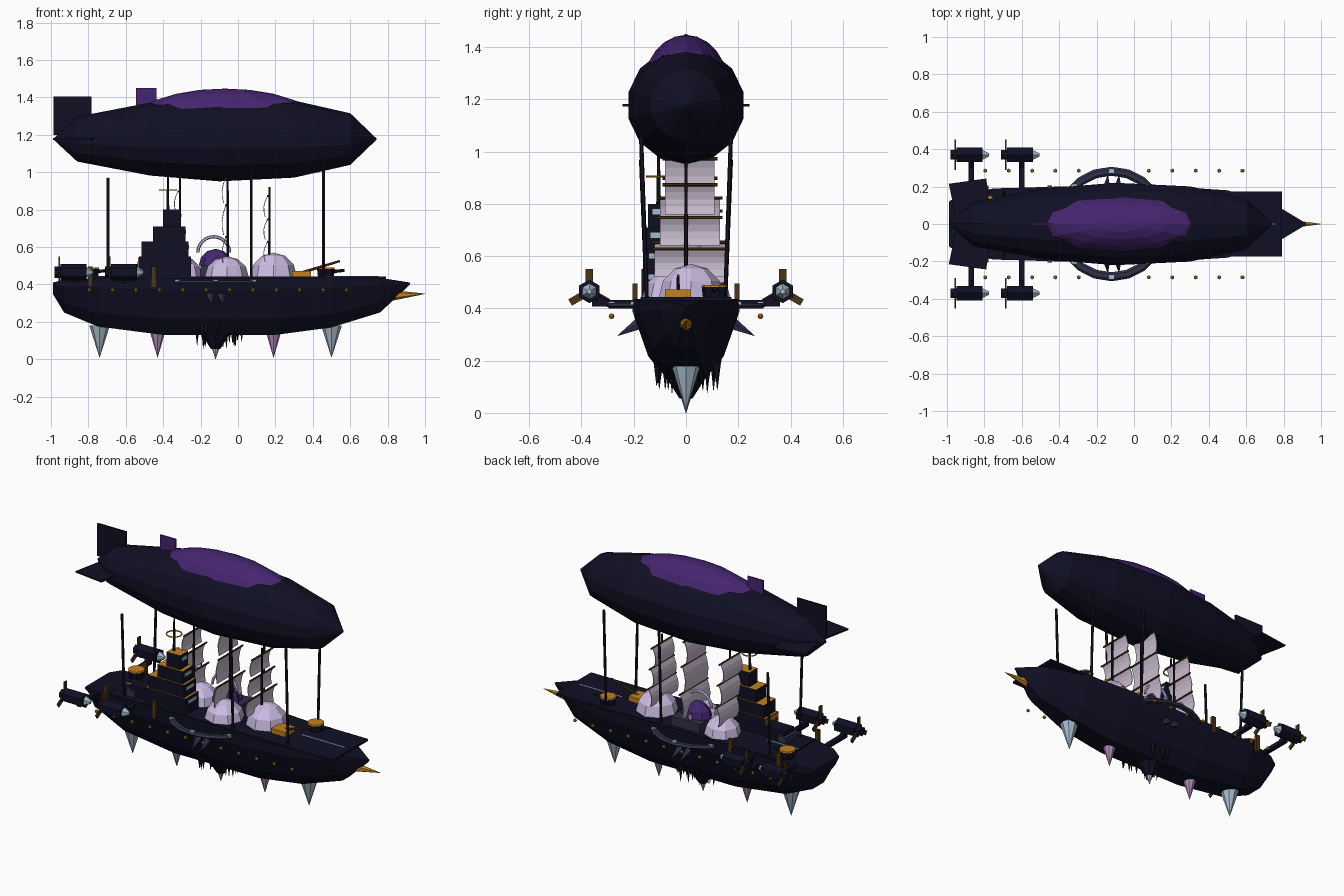
import bpy, bmesh, math, random
from mathutils import Vector, Matrix

if "Cube" in bpy.data.objects:
    bpy.data.objects.remove(bpy.data.objects["Cube"])
random.seed(4)


def material(name, r, g, b):
    m = bpy.data.materials.new(name)
    m.use_nodes = True
    m.diffuse_color = (r, g, b, 1)
    m.node_tree.nodes["Principled BSDF"].inputs["Base Color"].default_value = (r, g, b, 1)
    return m


NAVY = material("midnight navy", .005, .005, .018)
PURPLE = material("royal purple", .06, .018, .16)
LAVENDER = material("pale lavender", .6, .5, .76)
SAIL = material("sail cloth", .58, .5, .62)
STEEL = material("ice steel", .38, .5, .6)
MAUVE = material("mauve crystal", .44, .26, .5)
GOLD = material("amber gold", .55, .22, .012)
BROWN = material("dark bronze", .07, .035, .008)
SLATE = material("slate blue", .03, .03, .07)
BLACK = material("black iron", .008, .007, .014)


def finish(name, bm, *mats):
    bmesh.ops.recalc_face_normals(bm, faces=bm.faces)
    me = bpy.data.meshes.new(name)
    bm.to_mesh(me)
    bm.free()
    for m in mats:
        me.materials.append(m)
    ob = bpy.data.objects.new(name, me)
    bpy.context.collection.objects.link(ob)
    return ob


def box(name, centre, size, mat, top=None):
    bm = bmesh.new()
    bmesh.ops.create_cube(bm, size=1, matrix=Matrix.Translation(centre) @ Matrix.Diagonal((*size, 1)))
    if top:
        bm.normal_update()
        for f in bm.faces:
            f.material_index = int(f.normal.z > .9)
    return finish(name, bm, mat, *([top] if top else []))


def cone(name, a, b, r1, r2, mat, sides=8):
    a, b = Vector(a), Vector(b)
    rot = (b - a).to_track_quat('Z', 'Y').to_matrix().to_4x4()
    bm = bmesh.new()
    bmesh.ops.create_cone(bm, cap_ends=True, segments=sides, radius1=r1, radius2=r2,
                          depth=(b - a).length, matrix=Matrix.Translation((a + b) / 2) @ rot)
    return finish(name, bm, mat)


def ball(name, centre, radii, mat, u=8, v=6, dome=False):
    bm = bmesh.new()
    bmesh.ops.create_uvsphere(bm, u_segments=u, v_segments=v, radius=1,
                              matrix=Matrix.Translation(centre) @ Matrix.Diagonal((*radii, 1)))
    if dome:
        bmesh.ops.bisect_plane(bm, geom=bm.verts[:] + bm.edges[:] + bm.faces[:], plane_co=centre,
                               plane_no=(0, 0, 1), clear_inner=True)
    return finish(name, bm, mat)


def loft(name, rings, mat, closed=True):
    bm = bmesh.new()
    rows = [[bm.verts.new(p) for p in ring] for ring in rings]
    n = len(rows[0])
    for a, b in zip(rows, rows[1:]):
        for i in range(n if closed else n - 1):
            j = (i + 1) % n
            bm.faces.new((a[i], a[j], b[j], b[i]))
    if closed:
        bm.faces.new(rows[0])
        bm.faces.new(rows[-1])
    return finish(name, bm, mat)


def arc(name, centre, radius, minor, mat, flat=1, upright=False, span=1.0, segs=20):
    rings = []
    for i in range(segs + 1):
        t = 2 * math.pi * span * i / segs
        ring = []
        for k in range(6):
            q = k * math.pi / 3
            r, h = radius + minor * math.cos(q), minor * flat * math.sin(q)
            p = (r * math.cos(t), h, r * math.sin(t)) if upright else (r * math.cos(t), r * math.sin(t), h)
            ring.append(Vector(p) + Vector(centre))
        rings.append(ring)
    return loft(name, rings, mat)


# Gas envelope, its top panel and fins
shape = [(-.985, .004), (-.86, .12), (-.47, .195), (-.1, .226), (.3, .206), (.6, .138), (.74, .004)]
loft("envelope", [[(x, r * math.sin(k * math.tau / 14), 1.177 - r * math.cos(k * math.tau / 14))
                   for k in range(14)] for x, r in shape], NAVY)
ball("envelope_top_panel", (-.07, 0, 1.24), (.52, .165, .207), PURPLE, 12, 12)
box("top_crest", (-.49, 0, 1.405), (.11, .01, .09), PURPLE)
box("tail_fin", (-.885, 0, 1.302), (.205, .012, .205), NAVY)
for s in (-1, 1):
    outline = [(-.99, .215), (-.79, .243), (-.77, .08), (-.95, .02)]
    loft("side_fin", [[(x, s * y, z) for x, y in outline] for z in (1.172, 1.182)], NAVY)

# Hull and deck
stations = [(-.99, .12, .35, .41), (-.93, .155, .25, .425), (-.75, .19, .175, .435), (-.4, .2, .13, .435),
            (.2, .2, .13, .435), (.5, .18, .17, .435), (.76, .1, .25, .435), (.92, .004, .4, .41)]
half = [(1, 0), (1, .2), (.72, .72), (.36, 1)]
section = half + [(-a, b) for a, b in reversed(half)]
loft("hull", [[(x, w * a, top + (keel - top) * b) for a, b in section]
              for x, w, keel, top in stations], NAVY)
box("deck", (0, 0, .436), (1.58, .35, .014), NAVY)
box("fore_deck_line", (.6, 0, .444), (.3, .008, .004), STEEL)
box("aft_deck_line", (-.68, 0, .444), (.22, .008, .004), STEEL)
cone("bowsprit", (.8, 0, .34), (1, 0, .35), .032, .001, GOLD, 6)

# Crystals and spikes under the hull
for x, r, z, mat in [(-.74, .055, .18, STEEL), (.5, .055, .18, STEEL), (-.43, .038, .137, MAUVE), (.19, .038, .137, MAUVE)]:
    cone("keel_crystal", (x, 0, z), (x, 0, .01), r, .001, mat)
cone("keel_boss", (-.12, 0, .15), (-.12, 0, .055), .085, .025, NAVY)
cone("centre_crystal", (-.12, 0, .065), (-.12, 0, 0), .022, .001, STEEL)
for i in range(30):
    x, y = random.uniform(-.23, .02), random.uniform(-.13, .13)
    tip = random.uniform(.05, .1) + abs(y) * .3
    cone("hanging_spike", (x, y, .22), (x, y, tip), .018, .001, BLACK, 5)

# Round balcony with lights
arc("balcony_ring", (-.12, 0, .41), .282, .024, SLATE, .5)
for k in range(8):
    t = k * math.pi / 4
    box("balcony_light", (-.12 + .285 * math.cos(t), .285 * math.sin(t), .42), (.028, .022, .014), STEEL)

for s in (-1, 1):
    # Side lamps, spikes and suspension poles
    for i in range(12):
        ball("side_lamp", (-.795 + .125 * i, s * .285, .37), (.011,) * 3, GOLD, 6, 4)
    for x in (-.15, -.09):
        cone("side_spike", (x, s * .16, .35), (x + .01, s * .262, .295), .03, .001, SLATE, 5)
    for x in (-.695, .07, .457):
        cone("suspension_pole", (x, s * .15, .43), (x, s * .172, 1.06 if x > 0 else .97), .008, .008, BLACK, 6)
    for x in (-.79, -.45):
        box("hull_bracket", (x, s * .195, .44), (.025, .02, .11), BROWN)

    # Engine pods
    for x in (-.88, -.61):
        y, z = s * .37, .465
        cone("engine_pod", (x - .07, y, z), (x + .07, y, z), .045, .045, NAVY, 6)
        cone("engine_intake", (x - .1, y, z), (x - .07, y, z), .03, .03, NAVY, 6)
        cone("engine_nose", (x + .07, y, z), (x + .105, y, z), .03, .01, STEEL, 6)
        box("engine_strut", (x + .01, s * .26, .42), (.028, .2, .025), NAVY)
        cone("engine_brace", (x + .01, s * .3, .42), (x + .01, s * .36, .455), .014, .014, NAVY, 6)
        for k in range(3):
            blade = box("propeller_blade", (0, 0, .055), (.008, .028, .06), BROWN)
            blade.location = (x - .075, y, z)
            blade.rotation_euler.x = k * math.tau / 3

# Tiered command tower
TX, TY = -.375, -.105
for x0, x1, w, z0, z1 in [(-.53, -.25, .13, .44, .55), (-.515, -.265, .12, .55, .63),
                          (-.455, -.28, .105, .63, .71), (-.4, -.305, .08, .71, .8)]:
    box("tower_tier", ((x0 + x1) / 2, TY, (z0 + z1) / 2), (x1 - x0, w, z1 - z0), NAVY, GOLD)
    box("tower_window", (x1, TY, z1 - .03), (.006, w * .6, .02), STEEL)
box("tower_rear_panel", (-.531, TY, .495), (.006, .126, .1), GOLD)
for k in range(6):
    box("rear_window", (-.535, TY - .04 + .04 * (k % 3), .475 + .04 * (k // 3)), (.004, .016, .016), BLACK)
box("aft_cabin", (-.6, -.08, .475), (.14, .09, .07), NAVY)
box("aft_locker", (-.66, -.08, .46), (.06, .12, .04), SLATE)
cone("tower_mast", (TX, TY, .8), (TX, TY, 1), .009, .005, BLACK, 6)
arc("mast_ring", (TX, TY, .905), .045, .004, GOLD)

# Pale domes, garden dome and arch
for x, y, r, h in [(.19, .02, .125, .13), (-.06, -.05, .118, .11), (-.3, .06, .11, .11)]:
    ball("pale_dome", (x, y, .44), (r, r, h), LAVENDER, 8, 6, True)
ball("garden_dome", (-.12, .05, .5), (.09, .07, .09), PURPLE, 8, 6, True)
box("garden_base", (-.1, .09, .47), (.2, .12, .06), SLATE)
arc("garden_arch", (-.13, .05, .57), .085, .009, LAVENDER, 1, True, .5, 12)
for k in range(8):
    x, y = random.uniform(-.18, -.04), random.uniform(.05, .14)
    ball("garden_shrub", (x, y, .52), (.016, .016, .02), MAUVE if k % 2 else PURPLE, 6, 4)

# Masts with yards and bowed sails
for x, top, edges in [(.168, .92, (.52, .64, .76, .885)), (-.055, 1.02, (.5, .665, .835, .985)),
                      (-.31, .97, (.52, .65, .785, .91))]:
    cone("mast", (x, 0, .44), (x, 0, top), .008, .006, BLACK, 6)
    for i in range(3):
        w, z0, z1 = .135 - .02 * i, edges[i], edges[i + 1] - .012
        rows = []
        for k in range(5):
            t = k / 4
            bow = .012 + .014 * math.sin(t * math.pi) + .012 * (1 - t)
            rows.append([(x - bow + d, .015 + s * w, z0 + (z1 - z0) * t)
                         for d, s in ((0, -1), (0, 1), (.004, 1), (.004, -1))])
        loft("sail", rows, SAIL)
        cone("yard", (x - .008, .015 - w - .01, z1), (x - .008, .015 + w + .01, z1), .006, .006, BROWN, 6)

# Deck turrets and the ramp gun
for x in (.47, -.79):
    cone("turret", (x, .11, .44), (x, .11, .482), .045, .05, NAVY, 10)
    cone("turret_cap", (x, .11, .482), (x, .11, .49), .05, .048, GOLD, 10)
    cone("turret_barrel", (x, .11, .466), (x + .1, .11, .475), .01, .008, BLACK, 6)
box("gun_base", (.34, -.03, .458), (.1, .1, .03), GOLD)
cone("gun_barrel", (.32, -.03, .457), (.545, -.03, .525), .008, .006, BROWN, 6)
